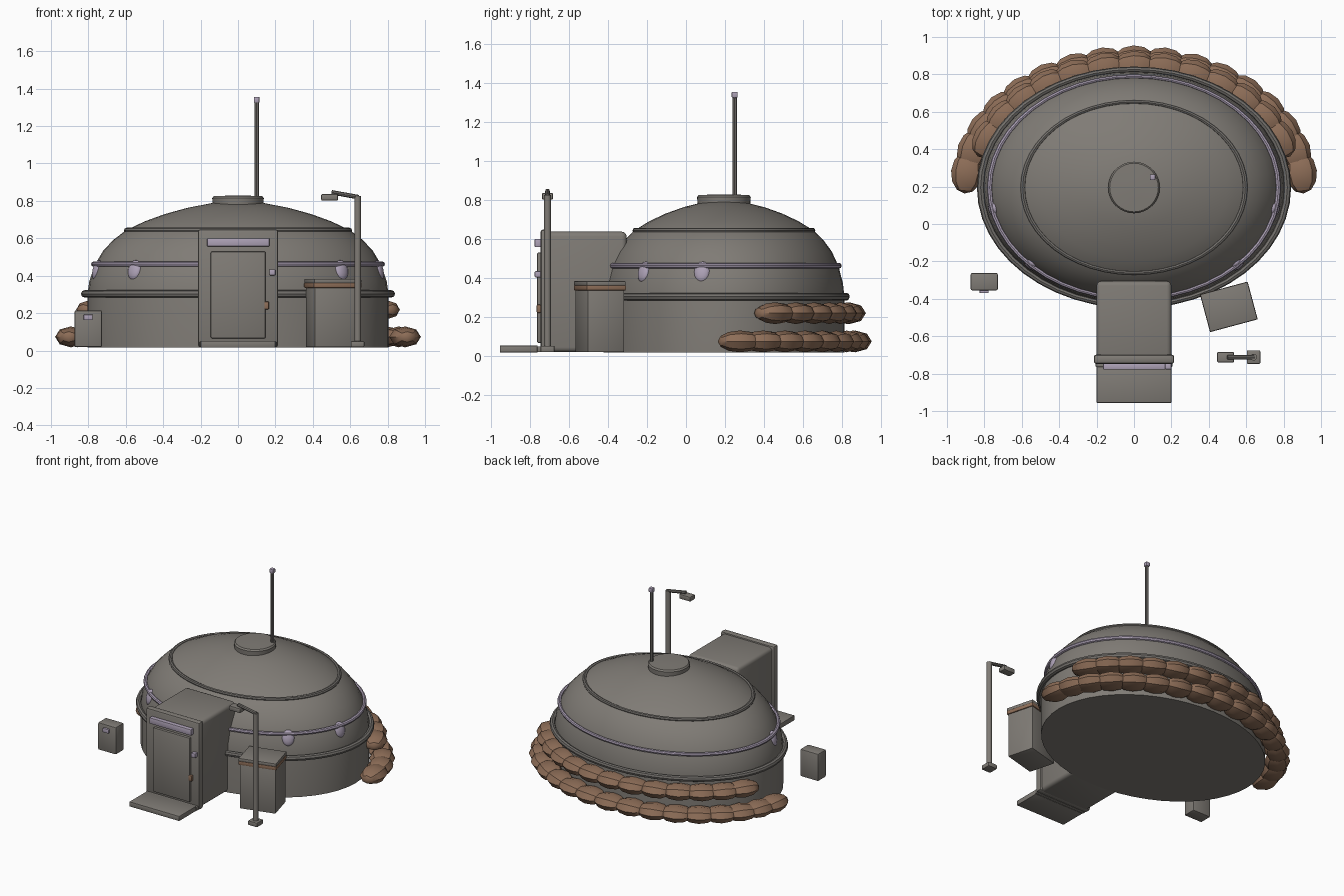
import bpy, bmesh, math, random
from mathutils import Matrix, Vector

if "Cube" in bpy.data.objects:
    bpy.data.objects.remove(bpy.data.objects["Cube"])

random.seed(4)
CY = 0.195          # dome centre in y
RATIO = 0.77        # dome depth / width


def material(name, rgb):
    m = bpy.data.materials.new(name)
    m.diffuse_color = (*rgb, 1)
    m.use_nodes = True
    m.node_tree.nodes["Principled BSDF"].inputs["Base Color"].default_value = m.diffuse_color
    return m


GREY = material("warm grey", (0.215, 0.20, 0.18))
DARK = material("trim grey", (0.17, 0.16, 0.148))
BROWN = material("sandbag brown", (0.27, 0.155, 0.097))
LILAC = material("pale lilac", (0.42, 0.36, 0.47))


def finish(bm, name, mat, smooth=True):
    bmesh.ops.recalc_face_normals(bm, faces=bm.faces[:])
    me = bpy.data.meshes.new(name)
    bm.to_mesh(me)
    bm.free()
    ob = bpy.data.objects.new(name, me)
    bpy.context.collection.objects.link(ob)
    me.materials.append(mat)
    if smooth:
        bpy.ops.object.select_all(action='DESELECT')
        ob.select_set(True)
        bpy.context.view_layer.objects.active = ob
        bpy.ops.object.shade_smooth_by_angle(angle=math.radians(35))
    return ob


def box(name, lo, hi, mat, bevel=0.006, turn=0.0, tilt=0.0, segs=2):
    lo, hi = Vector(lo), Vector(hi)
    bm = bmesh.new()
    bmesh.ops.create_cube(bm, size=1)
    bmesh.ops.scale(bm, vec=hi - lo, verts=bm.verts)
    if bevel:
        bmesh.ops.bevel(bm, geom=bm.edges[:], offset=bevel, segments=segs,
                        profile=0.5, affect='EDGES')
    bm.transform(Matrix.Translation((lo + hi) / 2) @ Matrix.Rotation(turn, 4, 'Z')
                 @ Matrix.Rotation(tilt, 4, 'Y'))
    return finish(bm, name, mat)


def rod(name, a, b, r, mat, sides=12):
    a, b = Vector(a), Vector(b)
    d = b - a
    bm = bmesh.new()
    bmesh.ops.create_cone(bm, cap_ends=True, segments=sides, radius1=r, radius2=r, depth=d.length)
    bm.transform(Matrix.Translation((a + b) / 2) @ d.to_track_quat('Z', 'Y').to_matrix().to_4x4())
    return finish(bm, name, mat)


def lathe(name, profile, mat, ratio=RATIO, n=48, closed=False):
    """Revolve (radius, z) points around the dome axis, flattened in y."""
    bm = bmesh.new()
    rows = [[bm.verts.new((r * math.cos(2 * math.pi * i / n),
                           CY + ratio * r * math.sin(2 * math.pi * i / n), z))
             for i in range(n)] for r, z in profile]
    pairs = list(zip(rows, rows[1:]))
    if closed:
        pairs.append((rows[-1], rows[0]))
    for p, q in pairs:
        for i in range(n):
            j = (i + 1) % n
            bm.faces.new((p[i], p[j], q[j], q[i]))
    if not closed:
        bm.faces.new(rows[0])
        bm.faces.new(rows[-1])
    return finish(bm, name, mat)


def ring(name, r, z, tube, mat):
    pts = [(r + tube * math.cos(a * math.pi / 4), z + tube * math.sin(a * math.pi / 4))
           for a in range(8)]
    return lathe(name, pts, mat, closed=True)


# Dome shell, hoops and roof cap
lathe("dome_shell", [(0.805, 0.015), (0.805, 0.30), (0.795, 0.37), (0.765, 0.46), (0.72, 0.535),
                     (0.665, 0.593), (0.60, 0.642), (0.50, 0.69), (0.39, 0.73), (0.27, 0.763),
                     (0.13, 0.79)], GREY)
ring("lower_hoop", 0.82, 0.303, 0.02, DARK)
ring("light_hoop", 0.772, 0.462, 0.014, LILAC)
ring("upper_hoop", 0.595, 0.642, 0.015, DARK)
lathe("roof_cap", [(0.135, 0.77), (0.138, 0.815), (0.13, 0.825), (0.06, 0.828), (0.01, 0.829)],
      GREY, ratio=1, n=32)

# Lilac window lenses half sunk in the dome below the light hoop
for k, deg in enumerate((-44, -11, 191, 224)):
    a = math.radians(deg)
    bm = bmesh.new()
    bmesh.ops.create_uvsphere(bm, u_segments=16, v_segments=8, radius=1)
    normal = math.atan2(math.sin(a) / RATIO, math.cos(a))
    bm.transform(Matrix.Translation((0.768 * math.cos(a), CY + 0.768 * RATIO * math.sin(a), 0.43))
                 @ Matrix.Rotation(normal, 4, 'Z') @ Matrix.Rotation(-0.25, 4, 'Y')
                 @ Matrix.Diagonal((0.022, 0.042, 0.055, 1)))
    finish(bm, f"window_lens_{k}", LILAC)

# Antenna
rod("antenna_mast", (0.1, 0.25, 0.78), (0.1, 0.25, 1.33), 0.012, DARK, 8)
box("antenna_tip", (0.085, 0.235, 1.325), (0.115, 0.265, 1.356), LILAC, 0.005)

# Entrance porch with door, light strip, handle and step
box("porch", (-0.20, -0.73, 0.018), (0.20, -0.305, 0.637), GREY, 0.025, segs=3)
box("porch_frame", (-0.215, -0.748, 0.018), (0.215, -0.698, 0.648), GREY, 0.014)
box("door", (-0.146, -0.766, 0.065), (0.148, -0.74, 0.53), GREY, 0.008)
box("door_latch", (0.14, -0.768, 0.22), (0.166, -0.745, 0.262), BROWN, 0.006)
box("door_light", (-0.165, -0.778, 0.557), (0.168, -0.745, 0.60), LILAC, 0.004)
box("door_button", (0.168, -0.778, 0.402), (0.20, -0.745, 0.434), LILAC, 0.005)
box("door_sill", (-0.205, -0.765, 0.018), (0.205, -0.74, 0.048), GREY, 0.004)
box("step", (-0.20, -0.957, 0.016), (0.20, -0.762, 0.052), GREY, 0.005)

# Storage crate, turned slightly
C, T = (0.507, -0.443), math.radians(15)
for name, w, d, z0, z1, mat in (("crate_body", 0.25, 0.195, 0.018, 0.34, GREY),
                                ("crate_band", 0.264, 0.209, 0.335, 0.362, BROWN),
                                ("crate_lid", 0.262, 0.207, 0.36, 0.383, GREY)):
    box(name, (C[0] - w / 2, C[1] - d / 2, z0), (C[0] + w / 2, C[1] + d / 2, z1), mat, 0.005, T)

# Lamp post
box("lamp_base", (0.603, -0.748, 0.018), (0.675, -0.676, 0.05), GREY, 0.005)
rod("lamp_pole", (0.64, -0.712, 0.04), (0.64, -0.712, 0.825), 0.018, GREY)
rod("lamp_arm", (0.645, -0.712, 0.82), (0.50, -0.712, 0.846), 0.012, DARK, 8)
box("lamp_head", (0.445, -0.74, 0.802), (0.535, -0.684, 0.836), GREY, 0.006)

# Utility box with a small screen
box("utility_box", (-0.873, -0.355, 0.018), (-0.728, -0.262, 0.215), GREY, 0.008)
box("utility_screen", (-0.825, -0.37, 0.163), (-0.777, -0.35, 0.192), LILAC, 0.003)

# Two rows of sandbags around the back
for row, rx, ry, z, start, count in (("lower", 0.90, 0.675, 0.073, 7, 17),
                                     ("upper", 0.845, 0.645, 0.218, 24, 13)):
    for i in range(count):
        a = math.radians(start + (180 - 2 * start) * i / (count - 1))
        tangent = math.atan2(ry * math.cos(a), -rx * math.sin(a))
        bm = bmesh.new()
        bmesh.ops.create_uvsphere(bm, u_segments=8, v_segments=6, radius=1)
        bm.transform(Matrix.Translation((rx * math.cos(a), CY + ry * math.sin(a), z))
                     @ Matrix.Rotation(tangent + random.uniform(-0.08, 0.08), 4, 'Z')
                     @ Matrix.Diagonal((0.115, 0.085, 0.056, 1))
                     @ Matrix.Rotation(math.pi / 2, 4, 'Y'))
        finish(bm, f"{row}_sandbag_{i}", BROWN)
